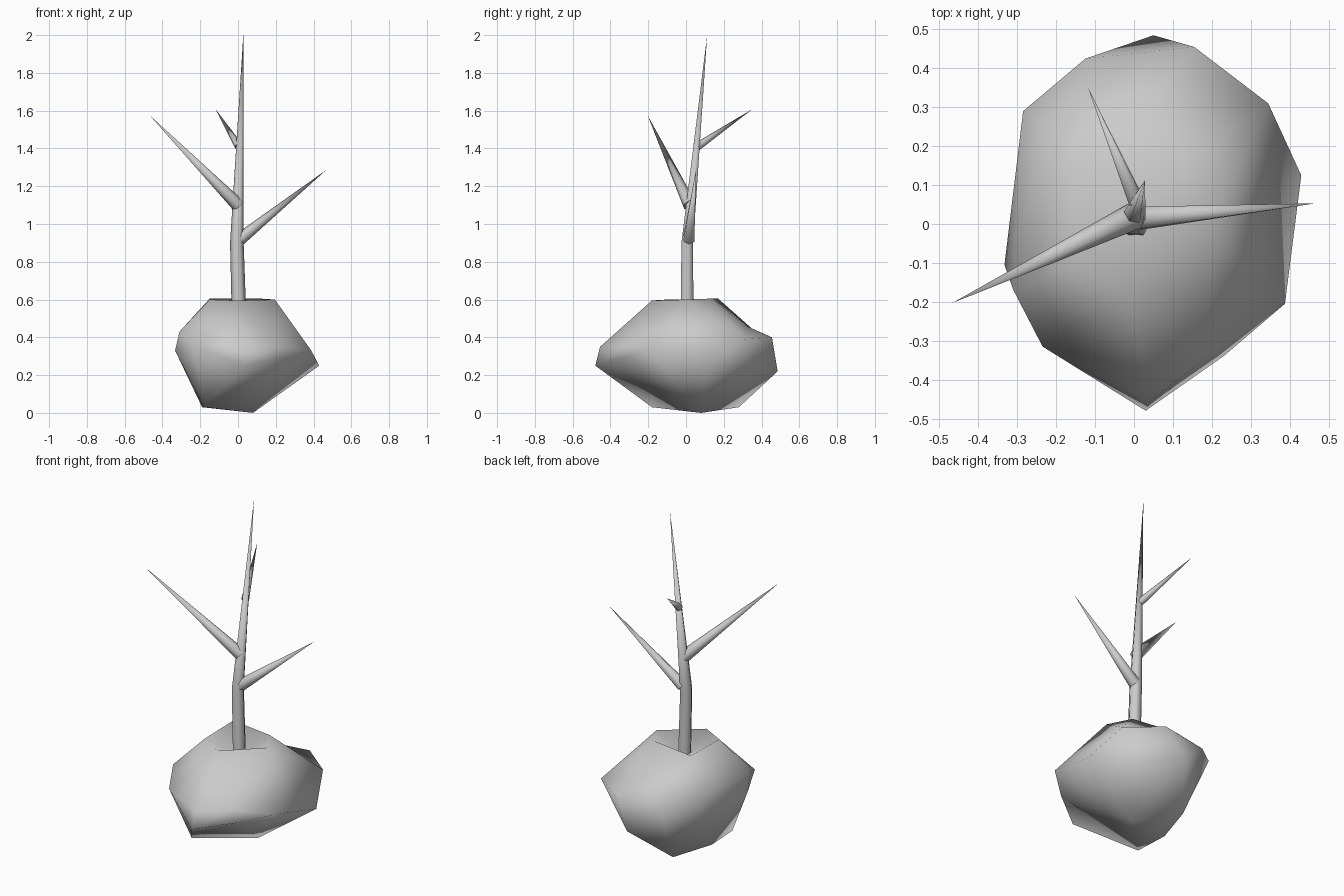
import bpy, bmesh, math
from mathutils import Vector

if "Cube" in bpy.data.objects:
    bpy.data.objects.remove(bpy.data.objects["Cube"])


def finish(name, bm, angle):
    bmesh.ops.recalc_face_normals(bm, faces=bm.faces[:])
    me = bpy.data.meshes.new(name)
    bm.to_mesh(me)
    bm.free()
    ob = bpy.data.objects.new(name, me)
    bpy.context.collection.objects.link(ob)
    bpy.ops.object.select_all(action='DESELECT')
    ob.select_set(True)
    bpy.context.view_layer.objects.active = ob
    bpy.ops.object.shade_smooth_by_angle(angle=math.radians(angle))
    return ob


def spike(name, path, radii, sides=6):
    """Tube of rings along a path, ending in a point."""
    bm = bmesh.new()
    pts = [Vector(p) for p in path]
    rings = []
    for i, r in enumerate(radii):
        d = (pts[i + 1] - pts[max(i - 1, 0)]).normalized()
        u = d.cross(Vector((0, 1, 0))).normalized()
        v = d.cross(u)
        rings.append([bm.verts.new(pts[i] + r * (u * math.cos(a) + v * math.sin(a)))
                      for a in (math.tau * k / sides for k in range(sides))])
    tip = bm.verts.new(pts[-1])
    bm.faces.new(rings[0])
    for k in range(sides):
        n = (k + 1) % sides
        for a, b in zip(rings, rings[1:]):
            bm.faces.new((a[k], a[n], b[n], b[k]))
        bm.faces.new((rings[-1][k], rings[-1][n], tip))
    return finish(name, bm, 75)


# Rock: corner points, joined in the order a hull of their directions gives
corners = [
    # sunken top and its rim
    (.01, .01, .5),
    (-.15, .17, .605), (-.15, -.1, .6), (-.01, -.18, .595), (.195, 0, .6), (.12, .13, .605),
    # shoulder and girth
    (.05, .32, .46), (.155, .455, .4), (.05, .485, .22), (.345, .31, .39),
    (.43, .125, .25), (.388, -.205, .33), (.19, -.34, .36), (.23, -.34, .29),
    (.04, -.455, .35), (.03, -.48, .25), (-.235, -.315, .36), (-.31, -.17, .43),
    (-.333, -.105, .33), (-.285, .29, .42), (-.125, .425, .38),
    # underside
    (.08, .08, 0), (-.18, -.18, .03), (-.19, .03, .03), (-.11, .28, .03),
]
centre = Vector((.03, 0, .28))
bm = bmesh.new()
place = {}
for c in corners:
    v = bm.verts.new((Vector(c) - centre).normalized())
    place[v] = Vector(c)
bmesh.ops.convex_hull(bm, input=bm.verts[:])
for v in bm.verts:
    v.co = place[v]
finish("rock", bm, 180)

# Trunk with a slight bend
spike("trunk", [(.008, .005, .42), (-.006, .007, .9), (.028, .112, 2.0)], [.039, .036])

# Branches
spike("lower_branch", [(.01, .015, .92), (.466, .053, 1.285)], [.034])
spike("middle_branch", [(0, .02, 1.1), (-.467, -.203, 1.575)], [.036])
spike("upper_branch", [(.005, .06, 1.41), (-.118, .35, 1.607)], [.022])
